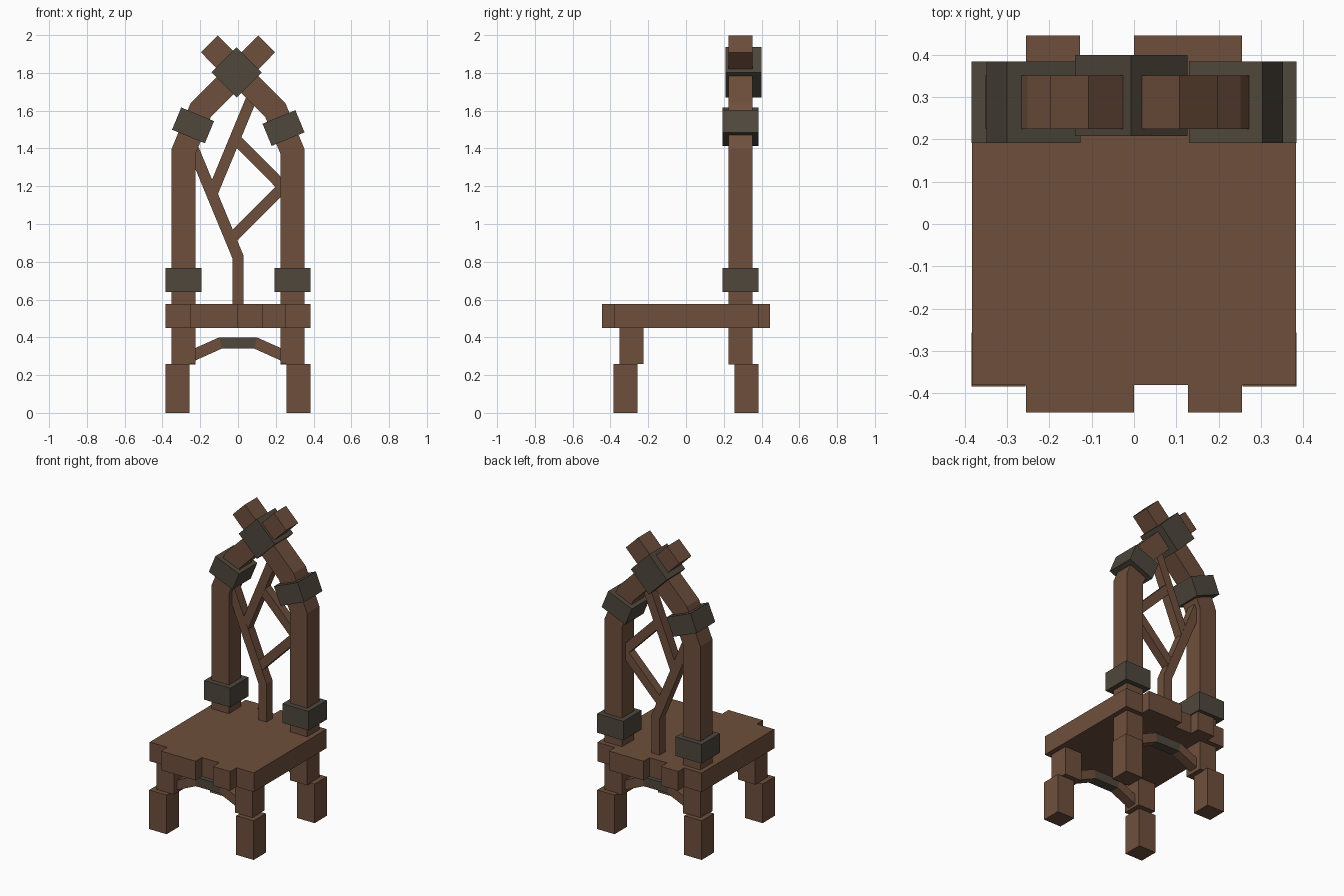
import bpy, bmesh, math
from mathutils import Vector

if "Cube" in bpy.data.objects:
    bpy.data.objects.remove(bpy.data.objects["Cube"])


def make_material(name, rgb):
    m = bpy.data.materials.new(name)
    m.diffuse_color = (*rgb, 1.0)
    m.use_nodes = True
    m.node_tree.nodes["Principled BSDF"].inputs["Base Color"].default_value = m.diffuse_color
    return m


WOOD = make_material("brown wood", (0.156, 0.078, 0.046))
IRON = make_material("dark iron", (0.077, 0.063, 0.045))


def finish(name, bm, mats):
    bmesh.ops.recalc_face_normals(bm, faces=bm.faces)
    me = bpy.data.meshes.new(name)
    bm.to_mesh(me)
    bm.free()
    for m in mats:
        me.materials.append(m)
    ob = bpy.data.objects.new(name, me)
    bpy.context.collection.objects.link(ob)
    return ob


def block(name, centre, size, mat, tilt=0.0):
    """Box, optionally tilted in the front plane (degrees about y)."""
    bm = bmesh.new()
    bmesh.ops.create_cube(bm, size=1.0)
    for v in bm.verts:
        v.co = Vector((v.co.x * size[0], v.co.y * size[1], v.co.z * size[2]))
    ob = finish(name, bm, [mat])
    ob.location = centre
    ob.rotation_euler.y = math.radians(tilt)
    return ob


def beam(name, path, width, y, depth, mats, rule=None):
    """Square-cut beam with mitred bends along a path of (x, z) points."""
    pts = [Vector(p) for p in path]
    dirs = [(b - a).normalized() for a, b in zip(pts, pts[1:])]
    bm = bmesh.new()
    rings = []
    for i, p in enumerate(pts):
        d0, d1 = dirs[max(i - 1, 0)], dirs[min(i, len(dirs) - 1)]
        t = (d0 + d1).normalized()
        off = Vector((-t.y, t.x)) * (width / 2 / t.dot(d1))
        rings.append([bm.verts.new((p.x + s * off.x, y + e * depth / 2, p.y + s * off.y))
                      for s, e in ((1, -1), (1, 1), (-1, 1), (-1, -1))])
    for i, (a, b) in enumerate(zip(rings, rings[1:])):
        for k in range(4):
            n = (k + 1) % 4
            f = bm.faces.new((a[k], a[n], b[n], b[k]))
            f.material_index = rule(i) if rule else 0
    bm.faces.new(rings[0])
    bm.faces.new(rings[-1])
    return finish(name, bm, mats)


# Seat slab with staggered plank ends
outline = [(-.383, -.38), (-.255, -.38), (-.255, -.446), (0, -.446), (0, -.38),
           (.128, -.38), (.128, -.446), (.255, -.446), (.255, -.38), (.383, -.38),
           (.383, .383), (.255, .383), (.255, .446), (0, .446), (0, .383),
           (-.128, .383), (-.128, .446), (-.255, .446), (-.255, .383), (-.383, .383)]
bm = bmesh.new()
face = bm.faces.new([bm.verts.new((x, y, .45)) for x, y in outline])
ext = bmesh.ops.extrude_face_region(bm, geom=[face])
bmesh.ops.translate(bm, vec=(0, 0, .127),
                    verts=[g for g in ext["geom"] if isinstance(g, bmesh.types.BMVert)])
finish("seat", bm, [WOOD])

Y = .288  # centre line of the back frame
for s, side in ((-1, "left"), (1, "right")):
    # Feet and front legs
    for e, end in ((-1, "front"), (1, "back")):
        block(f"{end}_{side}_foot", (s * .32, e * .32, .13), (.128, .128, .26), WOOD)
    block(f"front_{side}_leg", (s * .288, -Y, .357), (.128, .128, .194), WOOD)
    # Back post bending inward and crossing at the peak
    beam(f"back_{side}_post",
         [(s * .288, .255), (s * .288, 1.385), (s * .198, 1.602), (s * -.152, 1.954)],
         .127, Y, .127, [WOOD])
    # Lower iron bands
    block(f"lower_{side}_band", (s * .288, Y, .704), (.192, .192, .127), IRON)

# Upper iron bands and the peak clamp
block("upper_left_band", (-.238, Y, 1.522), (.188, .192, .127), IRON, 22.5)
block("upper_right_band", (.241, Y, 1.508), (.188, .192, .127), IRON, -22.5)
block("peak_clamp", (-.007, .304, 1.803), (.188, .192, .188), IRON, 45)

# Arched stretchers with an iron centre section
for e, end in ((-1, "front"), (1, "back")):
    beam(f"{end}_stretcher", [(-.24, .304), (-.093, .37), (.093, .37), (.24, .304)],
         .06, e * Y, .064, [WOOD, IRON], lambda i: 1 if i == 1 else 0)

# Branching lattice in the back
beam("lattice_stem", [(0, .57), (0, .825), (-.245, 1.417)], .06, Y, .062, [WOOD])
beam("lattice_upper_branch", [(-.135, 1.165), (.082, 1.69)], .058, Y, .06, [WOOD])
beam("lattice_elbow", [(-.035, .922), (.238, 1.197), (-.012, 1.45)], .058, Y, .058, [WOOD])
